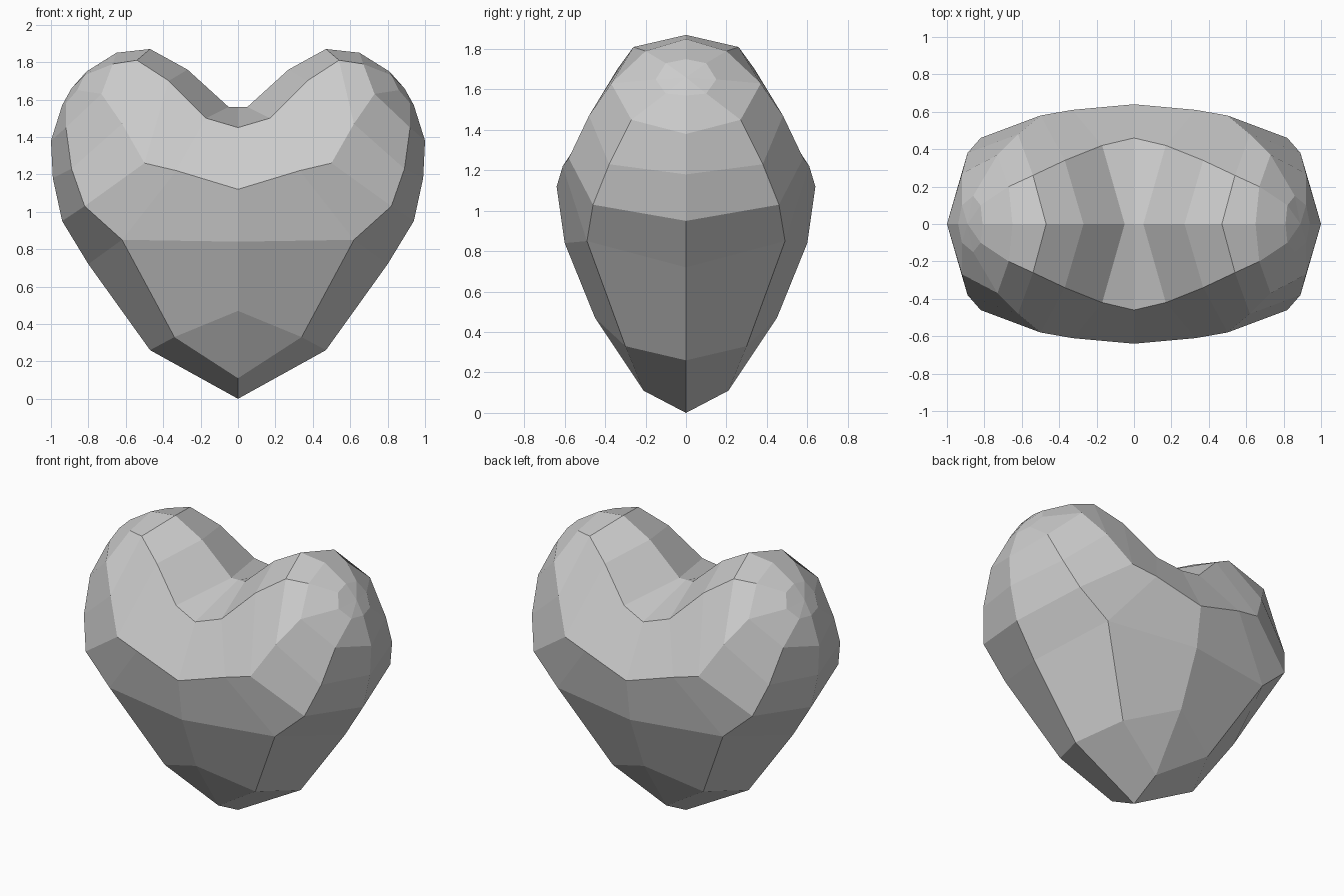
import bpy
import bmesh

# Remove the default cube
default_cube = bpy.data.objects.get("Cube")
if default_cube:
    bpy.data.objects.remove(default_cube, do_unlink=True)


def make_material(name, colour):
    material = bpy.data.materials.new(name)
    material.use_nodes = True
    material.diffuse_color = colour
    shader = material.node_tree.nodes["Principled BSDF"]
    shader.inputs["Base Color"].default_value = colour
    return material


def add_ring(bm, points):
    return [bm.verts.new(point) for point in points]


def bridge(bm, first, second):
    """Join two open rings of equal length with quads."""
    for i in range(len(first) - 1):
        bm.faces.new((first[i], first[i + 1], second[i + 1], second[i]))


# Cross-sections of one lobe, each running from its crest over the back to its underside
middle_section = [(0, 0, 1.56), (0, .46, 1.45), (0, .64, 1.12), (0, .6, .84)]
lobe_sections = [
    [(.05, 0, 1.56), (.17, .42, 1.5), (.33, .61, 1.22), (.62, .49, .85), (.8, 0, .72)],
    [(.27, 0, 1.76), (.37, .34, 1.7), (.5, .58, 1.26), (.82, .46, 1.03), (.94, 0, .95)],
    [(.47, 0, 1.87), (.54, .26, 1.81), (.62, .48, 1.47), (.89, .38, 1.23), (.99, 0, 1.18)],
    [(.65, 0, 1.85), (.67, .2, 1.79), (.73, .37, 1.63), (.92, .27, 1.45), (1, 0, 1.38)],
    [(.81, 0, 1.75), (.82, .1, 1.73), (.86, .15, 1.65), (.92, .1, 1.58), (.94, 0, 1.57)],
]
lobe_pole = (.89, 0, 1.66)

# Lower body and pointed tip
lower_middle = (0, .45, .47)
lower_section = [(.34, .3, .33), (.47, 0, .26)]
tip_section = [(0, .21, .11), (0, 0, 0)]

bm = bmesh.new()
middle = add_ring(bm, middle_section)
lobe = [add_ring(bm, section) for section in lobe_sections]
lower = add_ring(bm, lower_section)
tip = add_ring(bm, tip_section)
low = bm.verts.new(lower_middle)
pole = bm.verts.new(lobe_pole)

# Lobe: bridge the sections, then close the end with a fan
bridge(bm, middle, lobe[0][:4])
for inner, outer in zip(lobe, lobe[1:]):
    bridge(bm, inner, outer)
for a, b in zip(lobe[-1], lobe[-1][1:]):
    bm.faces.new((a, b, pole))

# Lower body: panels that narrow to the tip
bridge(bm, [middle[3], lobe[0][3], lobe[0][4]], [low] + lower)
bridge(bm, lower, tip)
bm.faces.new((low, lower[0], tip[0]))

bmesh.ops.recalc_face_normals(bm, faces=bm.faces)
# The panels are open, so point them outward from inside the lobe
bm.normal_update()
crown = max(bm.faces, key=lambda face: face.calc_center_median().y)
if crown.normal.y < 0:
    bmesh.ops.reverse_faces(bm, faces=bm.faces)

mesh = bpy.data.meshes.new("heart_body")
bm.to_mesh(mesh)
bm.free()
heart = bpy.data.objects.new("heart_body", mesh)
bpy.context.collection.objects.link(heart)
mesh.materials.append(make_material("light grey", (.6, .6, .6, 1)))

# Mirror the quarter to the other lobe and to the front
mirror = heart.modifiers.new("mirror_halves", "MIRROR")
mirror.use_axis = (True, True, False)
mirror.merge_threshold = .002
